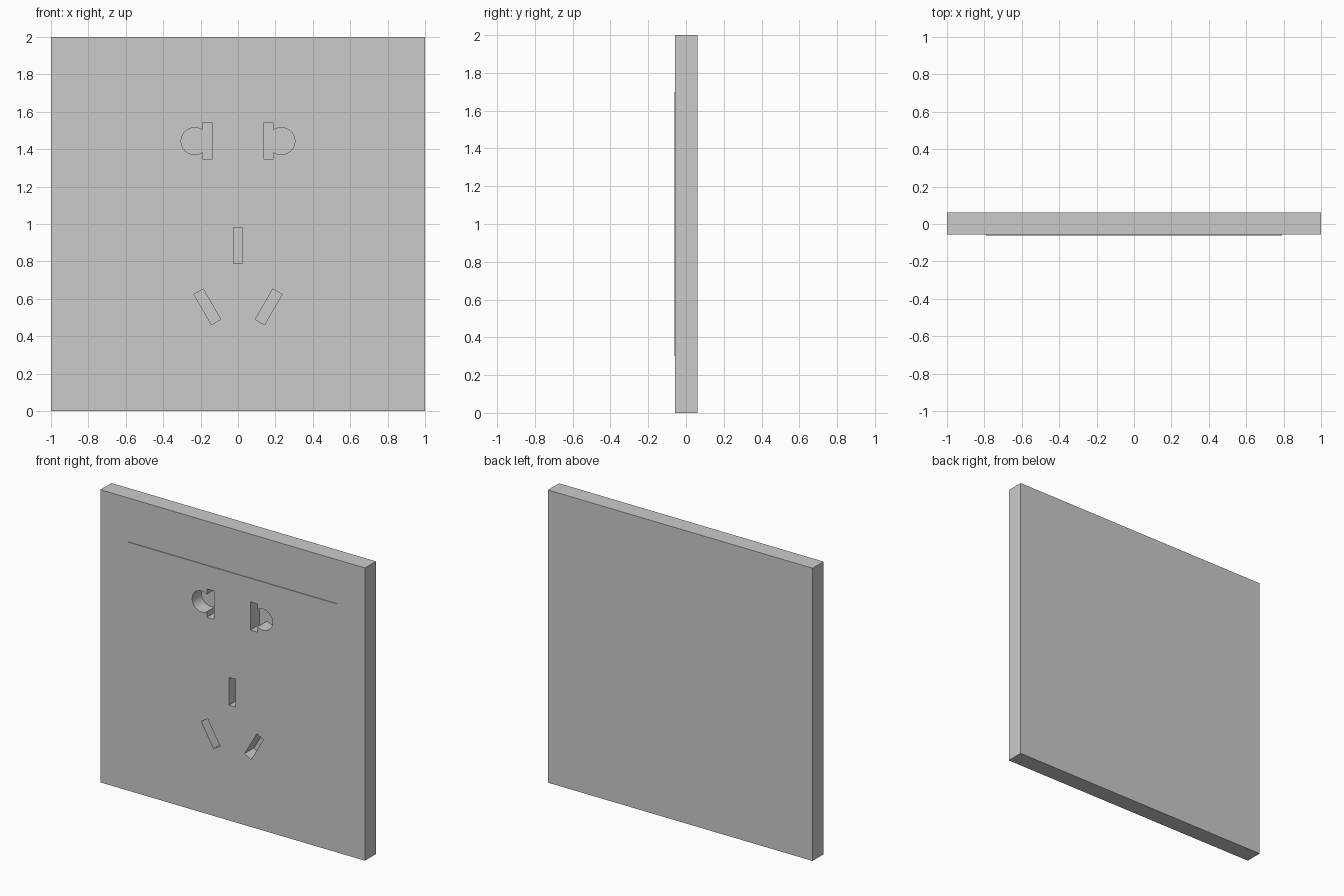
import bpy, math

if "Cube" in bpy.data.objects:
    bpy.data.objects.remove(bpy.data.objects["Cube"])

FRONT, BACK = -0.0615, 0.0615      # overall thickness
STEP = 0.0045                      # height of the raised panel
FLOOR = FRONT + 0.10               # bottom of the socket holes


def box(name, x, z, w, h, y0, y1, tilt=0.0):
    bpy.ops.mesh.primitive_cube_add(size=1, location=(x, (y0 + y1) / 2, z),
                                    rotation=(0, tilt, 0))
    ob = bpy.context.object
    ob.name = name
    ob.scale = (w, y1 - y0, h)
    return ob


def boolean(target, other, operation):
    mod = target.modifiers.new(other.name, 'BOOLEAN')
    mod.operation = operation
    mod.solver = 'EXACT'
    mod.object = other
    other.hide_render = True
    bpy.context.view_layer.objects.active = target
    bpy.ops.object.modifier_apply(modifier=mod.name)
    bpy.data.objects.remove(other)


def slot(x, z, w, h, tilt=0.0):
    boolean(plate, box("slot_cutter", x, z, w, h, FRONT - 0.05, FLOOR, tilt), 'DIFFERENCE')


def round_hole(x, z, r):
    y0 = FRONT - 0.05
    bpy.ops.mesh.primitive_cylinder_add(vertices=48, radius=r, depth=FLOOR - y0,
                                        location=(x, (y0 + FLOOR) / 2, z),
                                        rotation=(math.pi / 2, 0, 0))
    boolean(plate, bpy.context.object, 'DIFFERENCE')


# Wall plate with a slightly raised centre panel
plate = box("socket_plate", 0, 1, 2, 2, FRONT + STEP, BACK)
bpy.ops.object.transform_apply(location=True, rotation=True, scale=True)
boolean(plate, box("raised_panel", 0, 1, 1.58, 1.4, FRONT, 0), 'UNION')

# Earth slot
slot(0, 0.885, 0.05, 0.19)

for s in (-1, 1):
    # Upper two-pin holes: round hole overlapping a flat slot
    slot(s * 0.164, 1.443, 0.054, 0.193)
    round_hole(s * 0.232, 1.443, 0.072)
    # Lower slanted slots
    slot(s * 0.164, 0.557, 0.057, 0.187, s * math.radians(30))

# Smooth the round hole walls, keep edges sharp
bpy.ops.object.select_all(action='DESELECT')
plate.select_set(True)
bpy.context.view_layer.objects.active = plate
bpy.ops.object.shade_smooth_by_angle(angle=math.radians(30))
